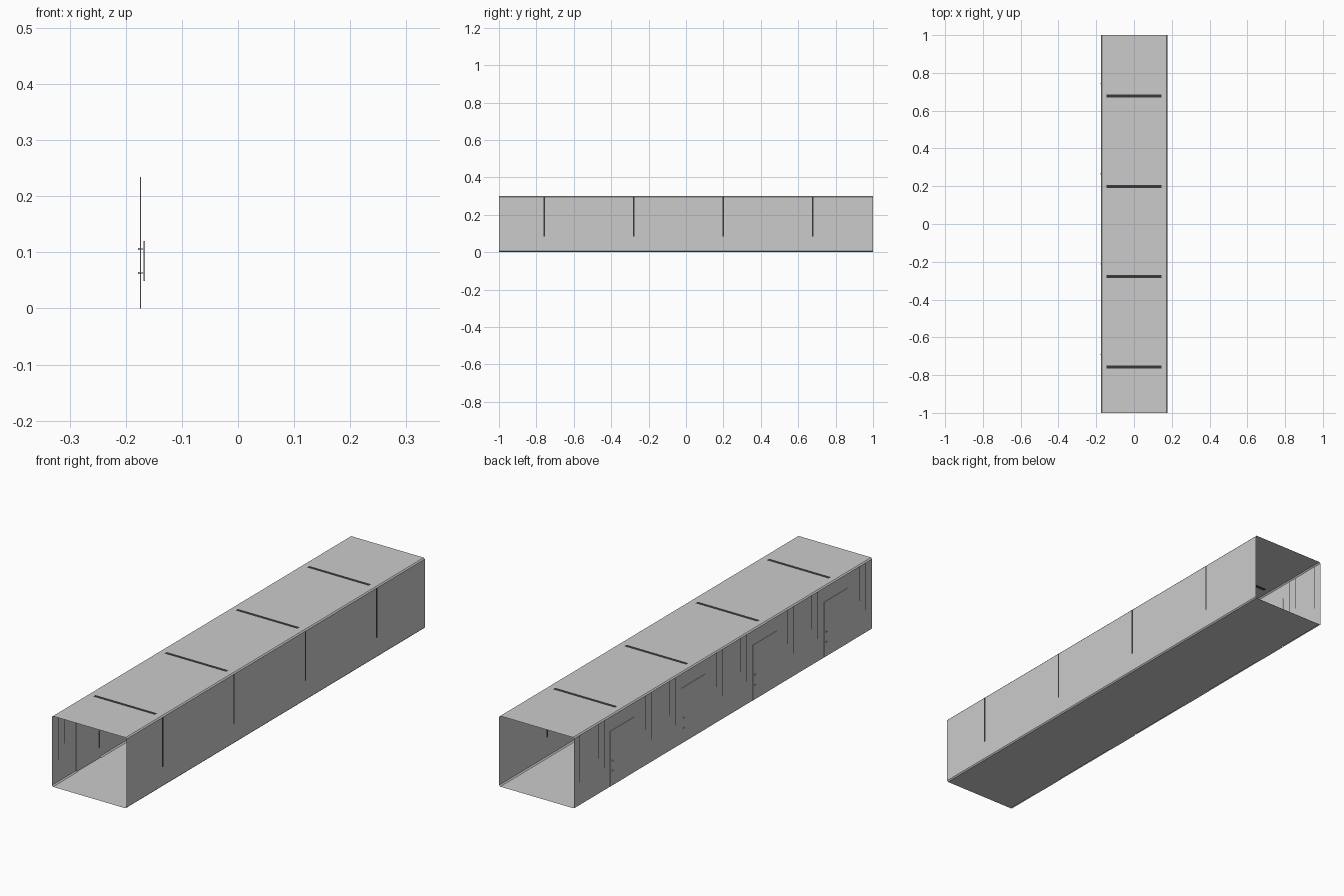
import bpy, bmesh

if "Cube" in bpy.data.objects:
    bpy.data.objects.remove(bpy.data.objects["Cube"])

X0, X1, H, C = -0.174, 0.177, 0.3, 0.005   # left/right wall, height, corner chamfer
PITCH = 0.478
BAYS = [0.677 - i * PITCH for i in range(4)]

dark = bpy.data.materials.new("dark_strip")
dark.diffuse_color = (0.04, 0.04, 0.045, 1)
dark.use_nodes = True
dark.node_tree.nodes["Principled BSDF"].inputs["Base Color"].default_value = dark.diffuse_color
grey = bpy.data.materials.new("grey_panel")
grey.diffuse_color = (0.6, 0.6, 0.62, 1)
grey.use_nodes = True
grey.node_tree.nodes["Principled BSDF"].inputs["Base Color"].default_value = grey.diffuse_color


def finish(name, bm, mats=()):
    me = bpy.data.meshes.new(name)
    bm.to_mesh(me)
    bm.free()
    for m in mats:
        me.materials.append(m)
    ob = bpy.data.objects.new(name, me)
    bpy.context.collection.objects.link(ob)
    return ob


def panel(name, place, u, v, strips=(), holes=(), flip=False):
    """Flat sheet cut so strips become dark faces and holes are left out."""
    def inside(rects, a, b):
        return any(r[0] < a < r[1] and r[2] < b < r[3] for r in rects)
    rects = list(strips) + list(holes)
    us = sorted({round(k, 5) for k in [*u, *(r[i] for r in rects for i in (0, 1))]})
    vs = sorted({round(k, 5) for k in [*v, *(r[i] for r in rects for i in (2, 3))]})
    bm = bmesh.new()
    grid = [[bm.verts.new(place(a, b)) for b in vs] for a in us]
    for i in range(len(us) - 1):
        for j in range(len(vs) - 1):
            a, b = (us[i] + us[i + 1]) / 2, (vs[j] + vs[j + 1]) / 2
            if inside(holes, a, b):
                continue
            q = [grid[i][j], grid[i + 1][j], grid[i + 1][j + 1], grid[i][j + 1]]
            f = bm.faces.new(q[::-1] if flip else q)
            f.material_index = int(inside(strips, a, b))
    loose = [w for w in bm.verts if not w.link_faces]
    bmesh.ops.delete(bm, geom=loose, context='VERTS')
    return finish(name, bm, (grey, dark))


def box(name, lo, hi):
    bm = bmesh.new()
    bmesh.ops.create_cube(bm, size=1)
    for w in bm.verts:
        w.co = [lo[k] + (w.co[k] + 0.5) * (hi[k] - lo[k]) for k in range(3)]
    return finish(name, bm, (grey,))


# floor and ceiling with cross strips
panel("floor", lambda x, y: (x, y, 0), (X0 + C, X1 - C), (-1, 1), flip=True)
panel("ceiling", lambda x, y: (x, y, H), (X0 + C, X1 - C), (-1, 1),
      [(-0.145, 0.145, y - 0.008, y + 0.008) for y in BAYS])

# right wall with upright strips
panel("right_wall", lambda y, z: (X1, y, z), (-1, 1), (C, H - C),
      [(y - 0.004, y + 0.004, 0.085, H - C) for y in BAYS])

# left wall with door openings and thin upright lines
seams = []
for k in range(5):
    for y, z in ((0.999, 0.15), (0.96, 0.095), (0.838, 0.15), (0.798, 0.095)):
        y -= k * PITCH
        if -0.99 < y < 0.99:
            seams.append((y - 0.0015, y + 0.0015, z, H - C))
doors = [(y - 0.08, y + 0.08, 0, 0.235) for y in BAYS]
panel("left_wall", lambda y, z: (X0, y, z), (-1, 1), (C, H - C), seams, doors, flip=True)

# corner chamfers
for side, xw, s in (("left", X0, 1), ("right", X1, -1)):
    for level, zw, t in (("lower", 0, 1), ("upper", H, -1)):
        panel(f"{side}_{level}_corner",
              lambda y, c: (xw + s * c, y, zw + t * (C - c)), (-1, 1), (0, C),
              holes=[(d[0], d[1], 0, C) for d in doors] if (side, level) == ("left", "lower") else (),
              flip=(s * t > 0))

# doors with through-bolted pull handles
for i, y in enumerate(BAYS):
    box(f"door_{i}", (X0 - 0.0005, y - 0.079, 0), (X0 + 0.0015, y + 0.079, 0.234))
    panel(f"door_sill_{i}", lambda x, v: (x, v, 0), (X0, X0 + C), (y - 0.08, y + 0.08), flip=True)
    hy = y + 0.067
    box(f"handle_bar_{i}", (-0.168, hy - 0.003, 0.049), (-0.166, hy + 0.003, 0.12))
    for n, z in enumerate((0.063, 0.106)):
        box(f"handle_bolt_{i}_{n}", (-0.176, hy - 0.001, z - 0.001), (-0.167, hy + 0.001, z + 0.001))
        box(f"bolt_cap_{i}_{n}", (-0.178, hy - 0.003, z - 0.002), (-0.175, hy + 0.003, z + 0.002))
